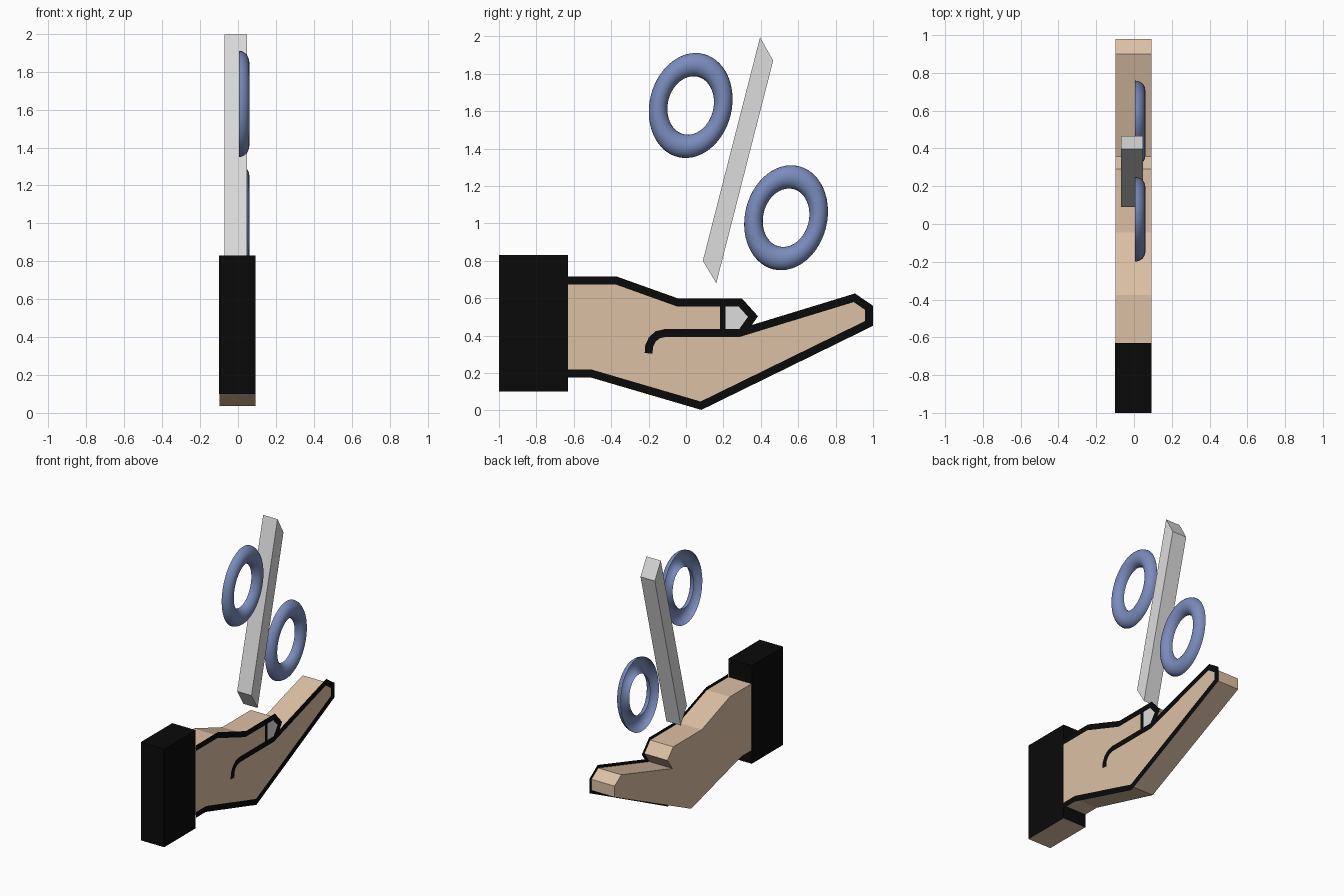
import bpy, bmesh
from math import sin, cos, pi, radians
from mathutils import Vector

if "Cube" in bpy.data.objects:
    bpy.data.objects.remove(bpy.data.objects["Cube"], do_unlink=True)


def material(name, rgb):
    m = bpy.data.materials.new(name)
    m.use_nodes = True
    m.diffuse_color = (*rgb, 1)
    m.node_tree.nodes["Principled BSDF"].inputs["Base Color"].default_value = (*rgb, 1)
    return m


SKIN = material("skin", (0.716, 0.527, 0.376))
BLACK = material("black", (0.003, 0.003, 0.003))
GREY = material("light grey", (0.72, 0.72, 0.72))
BLUE = material("slate blue", (0.195, 0.262, 0.503))


def finish(bm, name, *mats):
    mesh = bpy.data.meshes.new(name)
    bm.to_mesh(mesh)
    bm.free()
    for m in mats:
        mesh.materials.append(m)
    ob = bpy.data.objects.new(name, mesh)
    bpy.context.collection.objects.link(ob)
    return ob


def profile_face(bm, points, x):
    """Flat side face from (y, z) points, turned towards +x."""
    f = bm.faces.new([bm.verts.new((x, y, z)) for y, z in points])
    f.normal_update()
    if f.normal.x < 0:
        f.normal_flip()
    return f


def prism(name, points, x0, x1, *mats, bottom=0):
    """Side profile extruded from x0 to x1; downward faces may differ in colour."""
    bm = bmesh.new()
    f = profile_face(bm, points, x0)
    new = bmesh.ops.extrude_face_region(bm, geom=[f])["geom"]
    for v in new:
        if isinstance(v, bmesh.types.BMVert):
            v.co.x = x1
    bmesh.ops.recalc_face_normals(bm, faces=bm.faces)
    for face in bm.faces:
        if face.normal.z < -0.9:
            face.material_index = bottom
    return finish(bm, name, *mats)


def stroke(name, path, width=0.042, x=0.094):
    """Flat mitred line drawn along a side-view path."""
    bm = bmesh.new()
    pts = [Vector(p) for p in path]
    rows = []
    for i, p in enumerate(pts):
        a = (p - pts[i - 1]).normalized() if i else (pts[1] - p).normalized()
        b = (pts[i + 1] - p).normalized() if i < len(pts) - 1 else a
        na, nb = Vector((-a.y, a.x)), Vector((-b.y, b.x))
        n = (na + nb).normalized()
        n *= width / 2 / n.dot(na)
        rows.append([bm.verts.new((x, *q)) for q in (p - n, p + n)])
    for (a, b), (c, d) in zip(rows, rows[1:]):
        bm.faces.new((a, c, d, b))
    return finish(bm, name, BLACK)


# Open palm: wrist, thumb and fingers as one flat-sided profile
thumb = [(-0.63, 0.695), (-0.375, 0.695), (-0.045, 0.577), (0.29, 0.577),
         (0.358, 0.502), (0.30, 0.42)]
fingers = [(0.90, 0.602), (0.979, 0.548), (0.979, 0.465), (0.08, 0.025),
           (-0.51, 0.198), (-0.63, 0.198)]
hand_shape = [(y, max(z, 0.036)) for y, z in thumb + fingers]
prism("hand", hand_shape, -0.098, 0.092, SKIN)

# Sleeve cuff
prism("sleeve", [(-1, 0.10), (-0.63, 0.10), (-0.63, 0.83), (-1, 0.83)],
      -0.1, 0.093, BLACK, SKIN, bottom=1)

# Drawn outlines on the side of the hand
crease = [(-0.20, 0.305), (-0.197, 0.345), (-0.18, 0.38), (-0.152, 0.404),
          (-0.11, 0.414), (0.285, 0.414)]
stroke("thumb_outline", thumb)
stroke("finger_outline", crease + fingers)
stroke("nail_line", [(0.197, 0.577), (0.197, 0.414)], 0.03)

# Thumbnail plate
bm = bmesh.new()
profile_face(bm, [(0.205, 0.425), (0.30, 0.425), (0.355, 0.502), (0.288, 0.572), (0.205, 0.572)], 0.0932)
finish(bm, "thumbnail", GREY)

# Slanted bar of the percent sign
prism("slanted_bar", [(0.09, 0.80), (0.162, 0.68), (0.466, 1.87), (0.396, 1.995)],
      -0.07, 0.048, GREY)


# Oval rings: open-backed half tubes, rounded towards +x
def ring(name, y, z, around=56, across=12):
    bm = bmesh.new()
    grid = []
    for i in range(around):
        t = 2 * pi * i / around
        row = []
        for j in range(across + 1):
            s = pi * j / across
            r = 1 + 0.285 * cos(s)
            row.append(bm.verts.new((0.055 * sin(s), 0.171 * r * cos(t), 0.221 * r * sin(t))))
        grid.append(row)
    for i in range(around):
        a, b = grid[i], grid[(i + 1) % around]
        for j in range(across):
            f = bm.faces.new((a[j], b[j], b[j + 1], a[j + 1]))
            f.smooth = True
            f.normal_update()
            if f.normal.x < 0:
                f.normal_flip()
    ob = finish(bm, name, BLUE)
    ob.location = (0.005, y, z)
    ob.rotation_euler.x = radians(-14)


ring("upper_ring", 0.025, 1.63)
ring("lower_ring", 0.535, 1.03)
